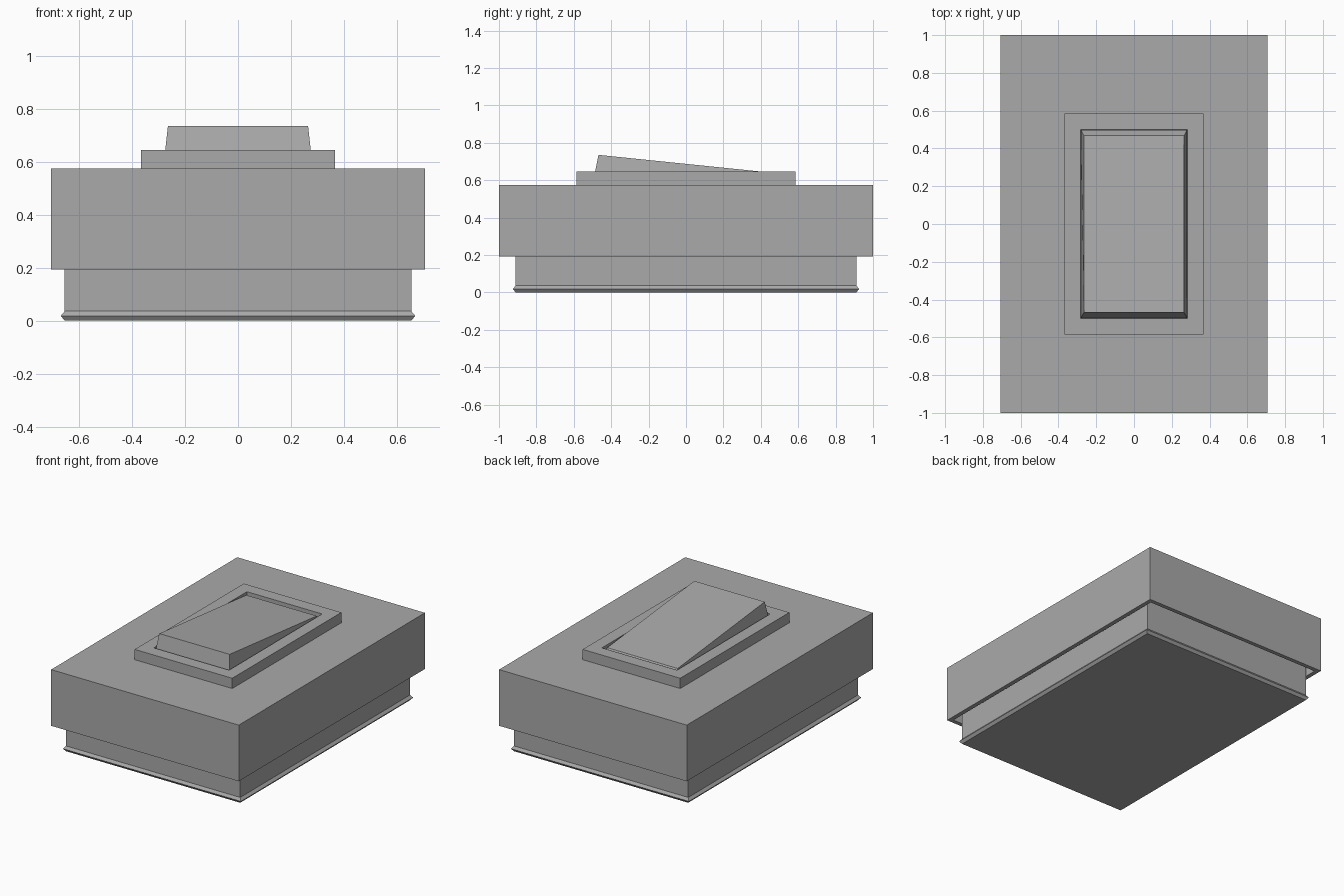
import bpy
import bmesh

if "Cube" in bpy.data.objects:
    bpy.data.objects.remove(bpy.data.objects["Cube"])

grey = bpy.data.materials.new("mid_grey")
grey.use_nodes = True
grey.diffuse_color = (0.4, 0.4, 0.4, 1)
grey.node_tree.nodes["Principled BSDF"].inputs["Base Color"].default_value = (0.4, 0.4, 0.4, 1)


def rings_object(name, rings, loop=False):
    """Join stacked rectangles (half x, half y, z); loop closes them into a frame."""
    bm = bmesh.new()
    rows = [[bm.verts.new((sx * hx, sy * hy, z))
             for sx, sy in ((-1, -1), (1, -1), (1, 1), (-1, 1))]
            for hx, hy, z in rings]
    pairs = list(zip(rows, rows[1:]))
    if loop:
        pairs.append((rows[-1], rows[0]))
    else:
        bm.faces.new(rows[0])
        bm.faces.new(rows[-1])
    for a, b in pairs:
        for i in range(4):
            j = (i + 1) % 4
            bm.faces.new((a[i], a[j], b[j], b[i]))
    bmesh.ops.recalc_face_normals(bm, faces=bm.faces)
    mesh = bpy.data.meshes.new(name)
    bm.to_mesh(mesh)
    bm.free()
    mesh.materials.append(grey)
    obj = bpy.data.objects.new(name, mesh)
    bpy.context.collection.objects.link(obj)
    return obj


# Base box with a bevelled lip at the foot, reaching up inside the cover
rings_object("base", [(0.655, 0.912, 0), (0.67, 0.925, 0.018),
                      (0.655, 0.912, 0.036), (0.655, 0.912, 0.5)])

# Cover: an open-bottomed shell with a thin rim
rings_object("cover", [(0.677, 0.972, 0.54), (0.677, 0.972, 0.193),
                       (0.706, 1.0, 0.193), (0.706, 1.0, 0.575)])

# Raised frame around the switch opening
rings_object("switch_frame", [(0.367, 0.586, 0.575), (0.367, 0.586, 0.645),
                              (0.283, 0.5, 0.645), (0.283, 0.5, 0.575)], loop=True)

# Tapered rocker, its top sloping down from front to back
rocker = rings_object("rocker", [(0.281, 0.497, 0.59), (0.265, 0.468, 0.735)])
for v in rocker.data.vertices:
    if v.co.z > 0.7 and v.co.y > 0:
        v.co.z = 0.639
